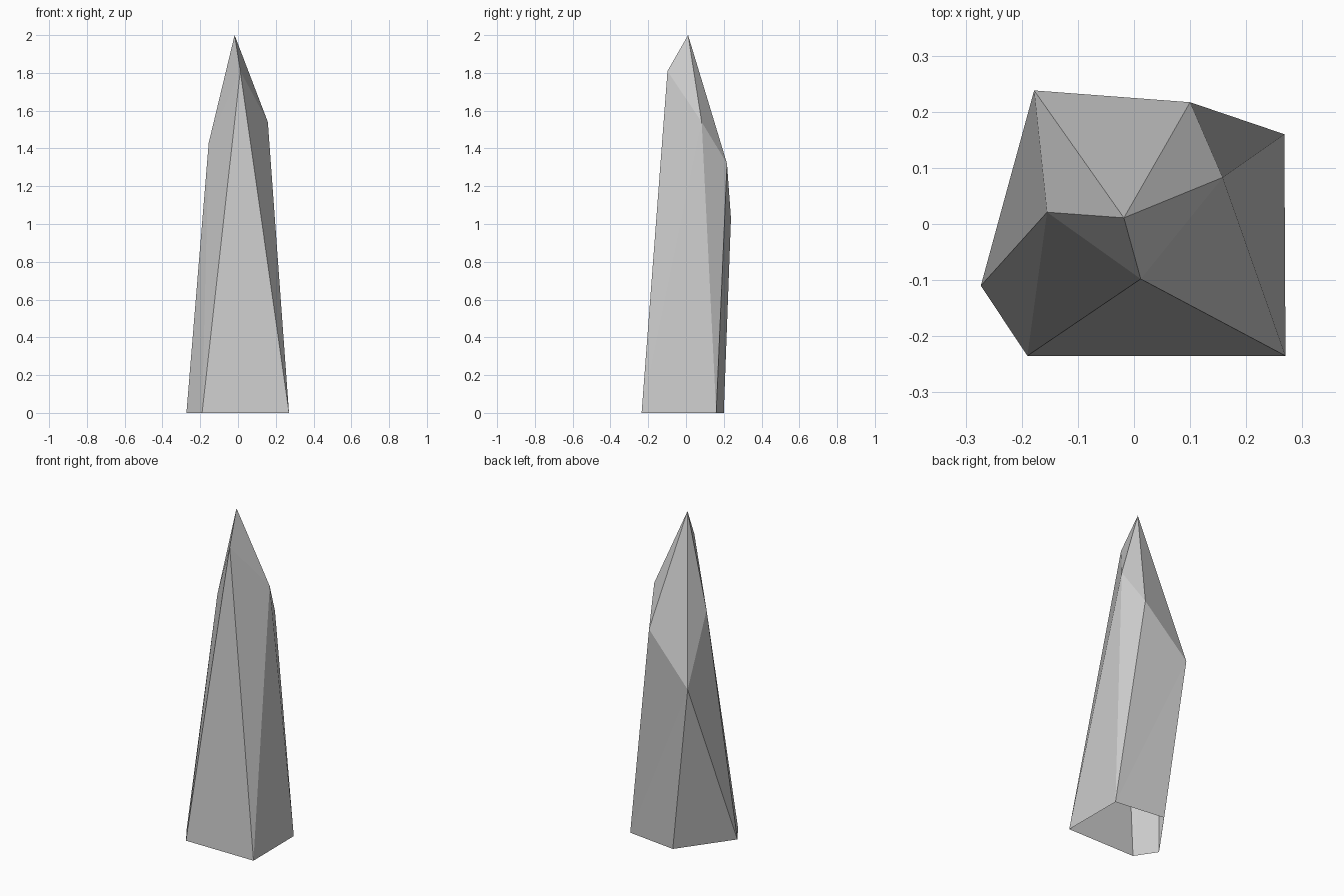
import bpy
import bmesh
from mathutils import Vector

cube = bpy.data.objects.get("Cube")
if cube:
    bpy.data.objects.remove(cube, do_unlink=True)

# Stone colour
stone = bpy.data.materials.new("grey_stone")
stone.use_nodes = True
colour = (0.6, 0.6, 0.6, 1)
stone.diffuse_color = colour
stone.node_tree.nodes["Principled BSDF"].inputs["Base Color"].default_value = colour

# Corners of the shard: open base ring, uneven shoulders and the tip
corners = {
    "base_front_right": (-0.19, -0.235, 0),
    "base_front_left": (0.27, -0.235, 0),
    "base_back_left": (0.268, 0.16, 0),
    "base_back": (-0.05, 0.2, 0),
    "base_right": (-0.273, -0.11, 0),
    "front": (0.012, -0.098, 1.81),
    "left": (0.158, 0.083, 1.54),
    "back_left": (0.1, 0.217, 1.32),
    "back_right": (-0.178, 0.238, 1.03),
    "right": (-0.155, 0.021, 1.43),
    "tip": (-0.018, 0.011, 2),
}

bm = bmesh.new()
points = {name: bm.verts.new(co) for name, co in corners.items()}
core = Vector((0, 0, 0.9))


def facet(*names):
    """Add one flat facet that faces away from the core."""
    face = bm.faces.new([points[n] for n in names])
    face.normal_update()
    if face.normal.dot(face.calc_center_median() - core) < 0:
        face.normal_flip()


# Cut facets around the tip
shoulders = ["front", "left", "back_left", "back_right", "right"]
for a, b in zip(shoulders, shoulders[1:] + shoulders[:1]):
    facet("tip", a, b)

# Long side facets, from the front round to the right
facet("front", "base_front_right", "base_front_left")
facet("front", "base_front_left", "left")
facet("left", "base_front_left", "base_back_left")
facet("left", "base_back_left", "back_left")
facet("back_left", "base_back_left", "back_right")
facet("back_right", "base_back_left", "base_back")
facet("back_right", "base_back", "base_right")
facet("back_right", "base_right", "right")
facet("right", "base_right", "base_front_right")
facet("right", "base_front_right", "front")

mesh = bpy.data.meshes.new("stone_shard")
bm.to_mesh(mesh)
bm.free()
mesh.materials.append(stone)
shard = bpy.data.objects.new("stone_shard", mesh)
bpy.context.collection.objects.link(shard)
